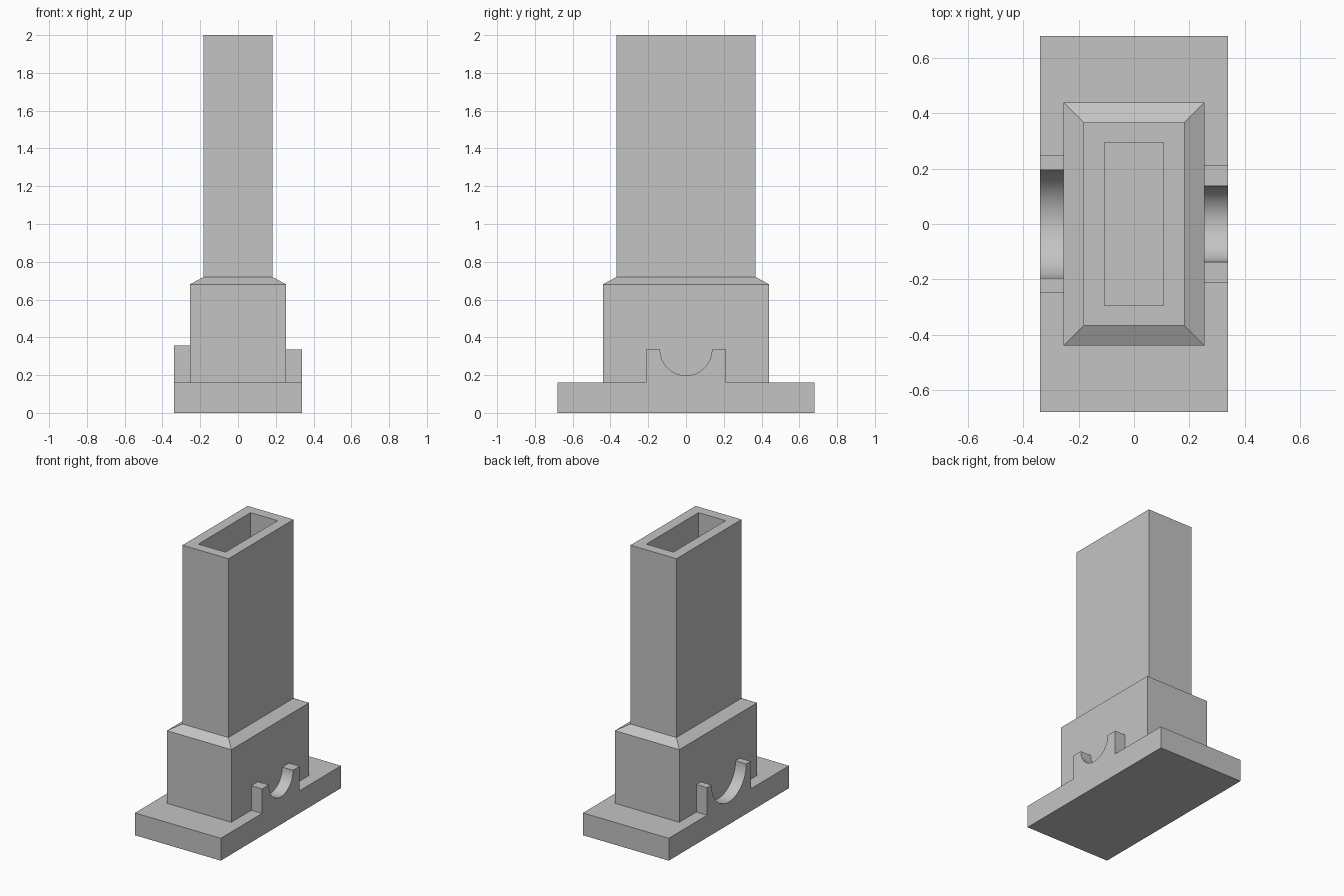
import bpy, bmesh, math

cube = bpy.data.objects.get("Cube")
if cube:
    bpy.data.objects.remove(cube, do_unlink=True)

GREY = (0.55, 0.55, 0.55, 1)
mat = bpy.data.materials.new("plain grey")
mat.use_nodes = True
mat.diffuse_color = GREY
mat.node_tree.nodes["Principled BSDF"].inputs["Base Color"].default_value = GREY

PLATE_TOP = 0.16
HALF_WIDTH, HALF_LENGTH = 0.34, 0.68
BODY_X = 0.255


def finish(name, bm, smooth=False):
    bmesh.ops.recalc_face_normals(bm, faces=bm.faces[:])
    mesh = bpy.data.meshes.new(name)
    bm.to_mesh(mesh)
    bm.free()
    mesh.materials.append(mat)
    obj = bpy.data.objects.new(name, mesh)
    bpy.context.collection.objects.link(obj)
    if smooth:
        bpy.ops.object.select_all(action='DESELECT')
        obj.select_set(True)
        bpy.context.view_layer.objects.active = obj
        bpy.ops.object.shade_smooth_by_angle(angle=math.radians(30))
    return obj


def rect_loft(name, rings):
    """Skin rectangular rings (half x, half y, z) and cap both ends."""
    bm = bmesh.new()
    loops = [[bm.verts.new((sx * x, sy * y, z))
              for sx, sy in ((-1, -1), (1, -1), (1, 1), (-1, 1))]
             for x, y, z in rings]
    for a, b in zip(loops, loops[1:]):
        for i in range(4):
            j = (i + 1) % 4
            bm.faces.new((a[i], a[j], b[j], b[i]))
    bm.faces.new(loops[0])
    bm.faces.new(loops[-1])
    return finish(name, bm)


def cradle(name, side, half_length, top, radius, steps=32):
    """Upright block with a half-round notch, on one side of the body."""
    outline = [(half_length, top), (half_length, PLATE_TOP),
               (-half_length, PLATE_TOP), (-half_length, top)]
    for i in range(steps + 1):
        t = math.pi * (1 + i / steps)
        outline.append((radius * math.cos(t), top + radius * math.sin(t)))
    bm = bmesh.new()
    face = bm.faces.new([bm.verts.new((side * BODY_X, y, z)) for y, z in outline])
    out = bmesh.ops.extrude_face_region(bm, geom=[face])["geom"]
    bmesh.ops.translate(bm, verts=[v for v in out if isinstance(v, bmesh.types.BMVert)],
                        vec=(side * (HALF_WIDTH - BODY_X), 0, 0))
    return finish(name, bm, smooth=True)


# Flat foot
rect_loft("base_plate", [(HALF_WIDTH, HALF_LENGTH, 0),
                         (HALF_WIDTH, HALF_LENGTH, PLATE_TOP)])

# Stepped body with chamfered shoulder, tall tube and its hollow
rect_loft("body_and_tube", [
    (BODY_X, 0.44, PLATE_TOP), (BODY_X, 0.44, 0.68),
    (0.182, 0.368, 0.72), (0.182, 0.368, 2.0),
    (0.107, 0.295, 2.0), (0.107, 0.295, PLATE_TOP + 0.005)])

# Notched cradles, the right one larger
cradle("left_cradle", 1, 0.213, 0.335, 0.137)
cradle("right_cradle", -1, 0.247, 0.357, 0.196)
